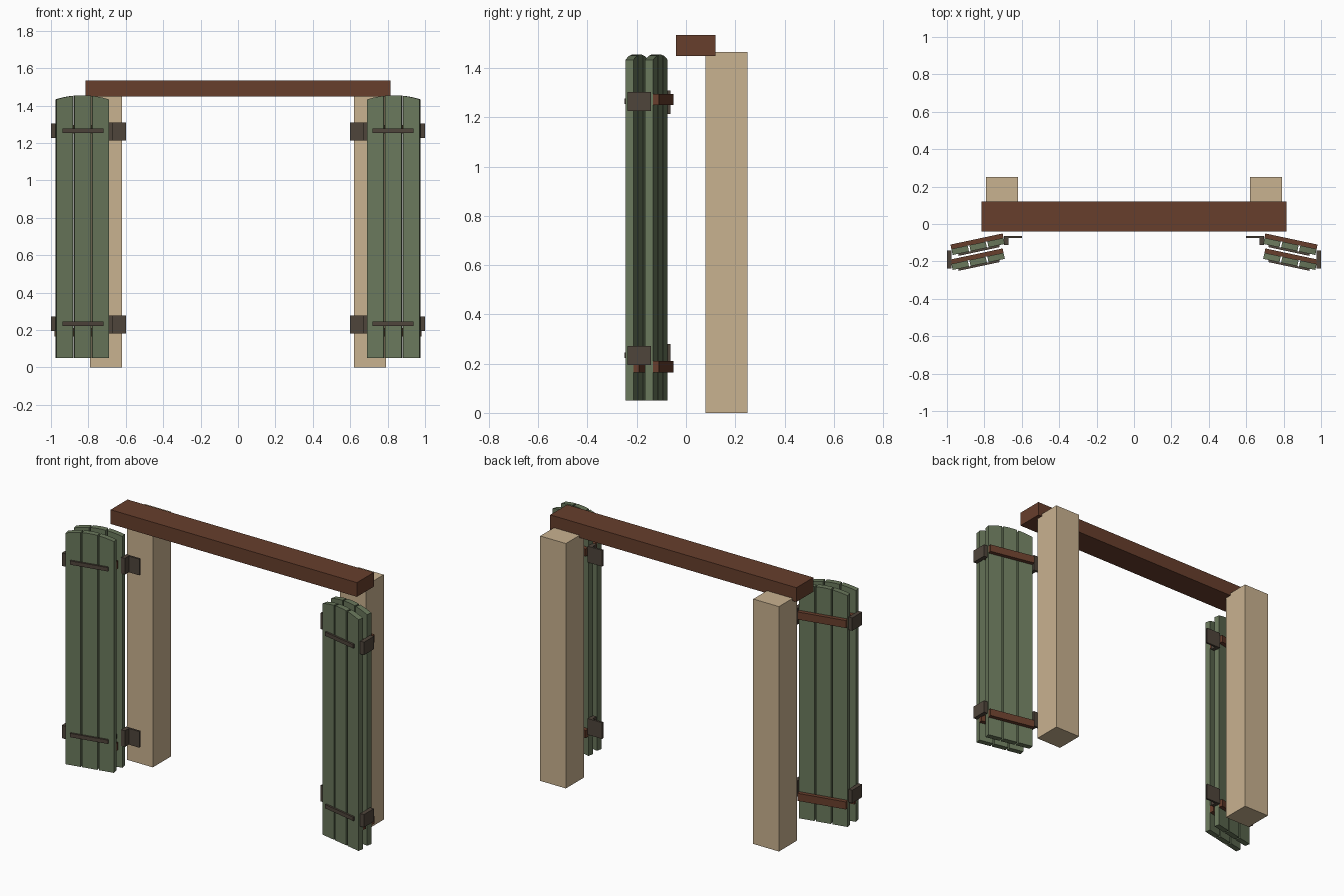
import bpy, bmesh, math
from mathutils import Matrix, Vector

if "Cube" in bpy.data.objects:
    bpy.data.objects.remove(bpy.data.objects["Cube"])


def material(name, hex_code):
    srgb = [int(hex_code[i:i + 2], 16) / 255 for i in (0, 2, 4)]
    lin = [c / 12.92 if c < 0.04 else ((c + 0.055) / 1.055) ** 2.4 for c in srgb]
    m = bpy.data.materials.new(name)
    m.use_nodes = True
    m.diffuse_color = (*lin, 1)
    m.node_tree.nodes["Principled BSDF"].inputs["Base Color"].default_value = (*lin, 1)
    return m


GREEN = material("green paint", "6a785c")
BROWN = material("red brown wood", "673e2c")
CREAM = material("pale wood", "c9b290")
IRON = material("dark iron", "4f453b")


def finish(name, bm, mat, matrix):
    bmesh.ops.recalc_face_normals(bm, faces=bm.faces)
    mesh = bpy.data.meshes.new(name)
    bm.to_mesh(mesh)
    bm.free()
    mesh.materials.append(mat)
    ob = bpy.data.objects.new(name, mesh)
    ob.matrix_world = matrix
    bpy.context.collection.objects.link(ob)
    return ob


def box(name, mat, x, y, z, matrix=Matrix()):
    """Box from (min, max) pairs on each axis."""
    lo, hi = Vector((x[0], y[0], z[0])), Vector((x[1], y[1], z[1]))
    bm = bmesh.new()
    bmesh.ops.create_cube(bm, size=1)
    for v in bm.verts:
        v.co = (lo + hi) / 2 + v.co * (hi - lo)
    return finish(name, bm, mat, matrix)


WIDTH, THICK, GAP = 0.285, 0.033, 0.009
BOTTOM, CROWN, DROP = 0.05, 1.455, 0.022


def plank(name, u0, u1, matrix):
    """Board whose top follows the shared arch of the panel."""
    steps = 6
    outline = [(u0, BOTTOM), (u1, BOTTOM)]
    for i in range(steps + 1):
        u = u1 + (u0 - u1) * i / steps
        outline.append((u, CROWN - DROP * (2 * u / WIDTH) ** 2))
    bm = bmesh.new()
    face = bm.faces.new([bm.verts.new((u, -THICK / 2, z)) for u, z in outline])
    out = bmesh.ops.extrude_face_region(bm, geom=[face])
    moved = [g for g in out["geom"] if isinstance(g, bmesh.types.BMVert)]
    bmesh.ops.translate(bm, verts=moved, vec=(0, THICK, 0))
    return finish(name, bm, GREEN, matrix)


def panel(name, side, y):
    """Three planks, battens behind and iron straps in front."""
    m = Matrix.Translation((0.8335 * side, y, 0)) @ Matrix.Rotation(math.radians(-12) * side, 4, 'Z')
    half = WIDTH / 2
    board = (WIDTH - 2 * GAP) / 3
    for i in range(3):
        u = -half + i * (board + GAP)
        plank(f"{name}_plank_{i + 1}", u, u + board, m)
    for level, zb, zs in (("lower", 0.165, 0.222), ("upper", 1.25, 1.254)):
        box(f"{name}_{level}_batten", BROWN, (-half, half), (THICK / 2, THICK / 2 + 0.024), (zb, zb + 0.045), m)
        box(f"{name}_{level}_strap", IRON, (-0.112, 0.112), (-THICK / 2 - 0.011, -THICK / 2), (zs, zs + 0.023), m)


# Frame
box("lintel_beam", BROWN, (-0.815, 0.815), (-0.04, 0.12), (1.45, 1.535))

for label, side in (("left", 1), ("right", -1)):
    def span(a, b):
        return sorted((a * side, b * side))

    box(f"{label}_post", CREAM, span(0.62, 0.79), (0.08, 0.25), (0, 1.465))
    # Folded pair of shutter panels
    panel(f"{label}_rear_panel", side, -0.12)
    panel(f"{label}_front_panel", side, -0.20)
    # Hinges: outer plate joins the panels, inner bracket faces the post
    for level, z in (("lower", 0.232), ("upper", 1.263)):
        box(f"{label}_{level}_outer_hinge", IRON, span(0.975, 1.0), (-0.237, -0.143), (z - 0.037, z + 0.04))
        box(f"{label}_{level}_bracket_leaf", IRON, span(0.60, 0.695), (-0.075, -0.063), (z - 0.05, z + 0.047))
        box(f"{label}_{level}_bracket_arm", IRON, span(0.67, 0.695), (-0.112, -0.063), (z - 0.05, z + 0.047))
